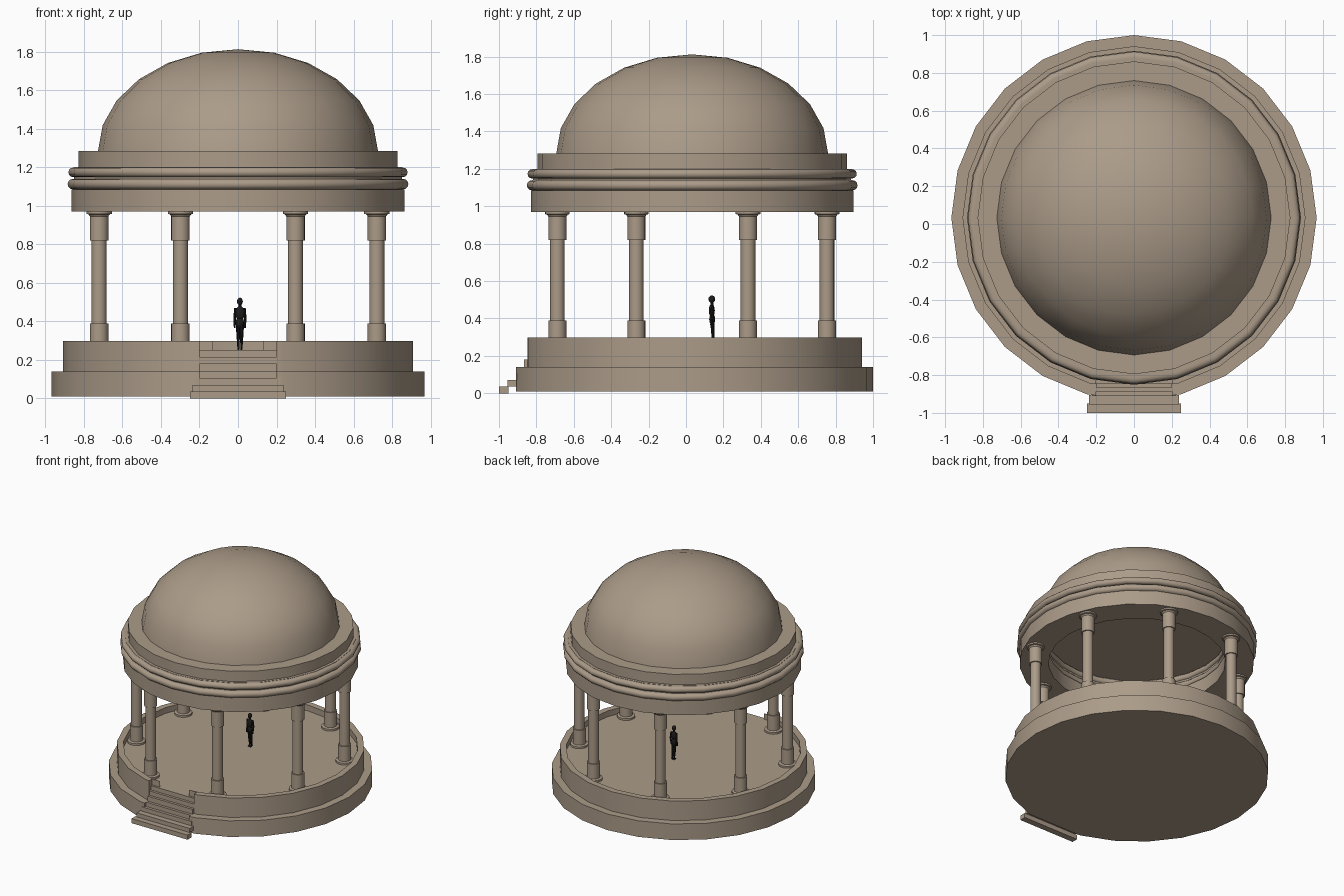
import bpy, bmesh, math
from mathutils import Matrix, Vector

if "Cube" in bpy.data.objects:
    bpy.data.objects.remove(bpy.data.objects["Cube"])

CY = 0.033      # centre of the rotunda in y (the stairs stick out in front)
SEG = 24


def material(name, rgb):
    m = bpy.data.materials.new(name)
    m.diffuse_color = (*rgb, 1)
    m.use_nodes = True
    m.node_tree.nodes["Principled BSDF"].inputs["Base Color"].default_value = m.diffuse_color
    return m


stone = material("warm_stone", (0.41, 0.33, 0.25))
black = material("dark_figure", (0.012, 0.011, 0.010))


def finish(bm, name, mat, smooth=True):
    bmesh.ops.recalc_face_normals(bm, faces=bm.faces)
    me = bpy.data.meshes.new(name)
    bm.to_mesh(me)
    bm.free()
    ob = bpy.data.objects.new(name, me)
    bpy.context.collection.objects.link(ob)
    me.materials.append(mat)
    bpy.ops.object.select_all(action='DESELECT')
    bpy.context.view_layer.objects.active = ob
    ob.select_set(True)
    if smooth:
        bpy.ops.object.shade_smooth_by_angle(angle=math.radians(32))
    return ob


def lathe(name, profile, x=0.0, y=CY, seg=SEG, closed=False):
    """Spin (radius, z) points about a vertical axis."""
    bm = bmesh.new()
    rings = []
    for i in range(seg):
        a = 2 * math.pi * i / seg
        rings.append([bm.verts.new((x + r * math.cos(a), y + r * math.sin(a), z))
                      for r, z in profile])
    n = len(profile)
    for i in range(seg):
        a, b = rings[i], rings[(i + 1) % seg]
        for j in range(n if closed else n - 1):
            k = (j + 1) % n
            bm.faces.new((a[j], b[j], b[k], a[k]))
    bmesh.ops.remove_doubles(bm, verts=bm.verts, dist=1e-5)
    return finish(bm, name, stone)


def add_box(bm, x0, x1, y0, y1, z0, z1):
    m = Matrix.Translation(((x0 + x1) / 2, (y0 + y1) / 2, (z0 + z1) / 2))
    bmesh.ops.create_cube(bm, size=1, matrix=m @ Matrix.Diagonal((x1 - x0, y1 - y0, z1 - z0, 1)))


def cut(ob, *box):
    """Subtract a box from an object."""
    bm = bmesh.new()
    add_box(bm, *box)
    cutter = finish(bm, "cutter", stone, False)
    cutter.hide_render = True
    mod = ob.modifiers.new("cut", 'BOOLEAN')
    mod.operation, mod.solver, mod.object = 'DIFFERENCE', 'EXACT', cutter
    bpy.ops.object.select_all(action='DESELECT')
    bpy.context.view_layer.objects.active = ob
    ob.select_set(True)
    bpy.ops.object.modifier_apply(modifier="cut")
    bpy.data.objects.remove(cutter)


# Plinth: two tiers with a raised rim around a sunken floor
plinth = lathe("plinth", [(0, 0.01), (0.967, 0.01), (0.967, 0.14), (0.908, 0.14),
                          (0.908, 0.297), (0.86, 0.297), (0.86, 0.25), (0, 0.25)])
cut(plinth, -0.2, 0.2, -1.2, -0.905, -0.1, 0.16)    # shallow notch in lower tier
cut(plinth, -0.2, 0.2, -1.2, -0.81, 0.10, 0.4)      # stair opening through the rim

# Stairs: seven thin slabs (half width, front y, top z)
bm = bmesh.new()
steps = [(0.25, -1.0, 0.037), (0.237, -0.955, 0.07), (0.222, -0.91, 0.105),
         (0.212, -0.887, 0.14), (0.2, -0.866, 0.18), (0.2, -0.846, 0.215), (0.2, -0.826, 0.25)]
low = 0.0
for w, y, z in steps:
    back = y + 0.05 if z < 0.1 else -0.80
    add_box(bm, -w, w, y, back, low, z)
    low = z
finish(bm, "front_stairs", stone, False)

# Eight columns
column = [(0, 0.25), (0.066, 0.25), (0.066, 0.265), (0.048, 0.27), (0.048, 0.39), (0.039, 0.39),
          (0.039, 0.82), (0.048, 0.82), (0.048, 0.945), (0.055, 0.955), (0.066, 0.958),
          (0.066, 0.972), (0, 0.972)]
for i in range(8):
    a = math.radians(22.5 + 45 * i)
    lathe(f"column_{i + 1}", column, 0.78 * math.cos(a), CY + 0.78 * math.sin(a), 20)

# Entablature ring resting on the columns
lathe("entablature", [(0.65, 0.97), (0.863, 0.97), (0.863, 1.085), (0.85, 1.085),
                      (0.85, 1.2), (0.665, 1.2), (0.665, 1.085), (0.65, 1.085)], closed=True)


# Two rounded mouldings
def moulding(name, zc, h, r_out):
    pts = []
    for k in range(7):
        t = math.radians(-90 + 30 * k)
        pts.append((r_out - h + h * math.cos(t), zc + h * math.sin(t)))
    for k in range(7):
        t = math.radians(90 + 30 * k)
        pts.append((0.65 + h + h * math.cos(t), zc + h * math.sin(t)))
    lathe(name, pts, closed=True)


moulding("lower_moulding", 1.112, 0.027, 0.884)
moulding("upper_moulding", 1.173, 0.025, 0.88)

# Drum with flat ceiling beneath
lathe("drum", [(0, 1.198), (0.828, 1.198), (0.828, 1.283), (0, 1.283)])

# Flattened hemispherical dome
lathe("dome", [(0.727 * math.cos(math.radians(15 * k)) if k < 6 else 0,
                1.28 + 0.532 * math.sin(math.radians(15 * k))) for k in range(7)])

# Small standing figure for scale
bm = bmesh.new()


def blob(x, y, z, rx, ry, rz):
    m = Matrix.Translation((0.01 + x, 0.14 + y, z)) @ Matrix.Diagonal((rx, ry, rz, 1))
    bmesh.ops.create_uvsphere(bm, u_segments=12, v_segments=8, radius=1, matrix=m)


def limb(p, q, r0, r1):
    o = Vector((0.01, 0.14, 0))
    p, q = Vector(p) + o, Vector(q) + o
    d = q - p
    m = Matrix.Translation((p + q) / 2) @ d.to_track_quat('Z', 'Y').to_matrix().to_4x4()
    bmesh.ops.create_cone(bm, cap_ends=True, segments=10, radius1=r0, radius2=r1,
                          depth=d.length, matrix=m)


blob(0, -0.002, 0.503, 0.015, 0.018, 0.02)          # head
limb((0, 0, 0.47), (0, 0, 0.49), 0.008, 0.008)      # neck
blob(0, -0.002, 0.442, 0.025, 0.016, 0.037)         # chest
blob(0, 0, 0.395, 0.021, 0.016, 0.03)               # hips
for s in (-1, 1):
    limb((s * 0.022, 0, 0.468), (s * 0.027, 0.004, 0.42), 0.008, 0.007)
    limb((s * 0.027, 0.004, 0.42), (s * 0.027, -0.006, 0.365), 0.007, 0.005)
    limb((s * 0.010, 0, 0.395), (s * 0.009, 0.003, 0.325), 0.012, 0.009)
    limb((s * 0.009, 0.003, 0.325), (s * 0.008, 0.008, 0.258), 0.009, 0.005)
    blob(s * 0.008, 0.0, 0.257, 0.006, 0.015, 0.006)
finish(bm, "standing_figure", black)
